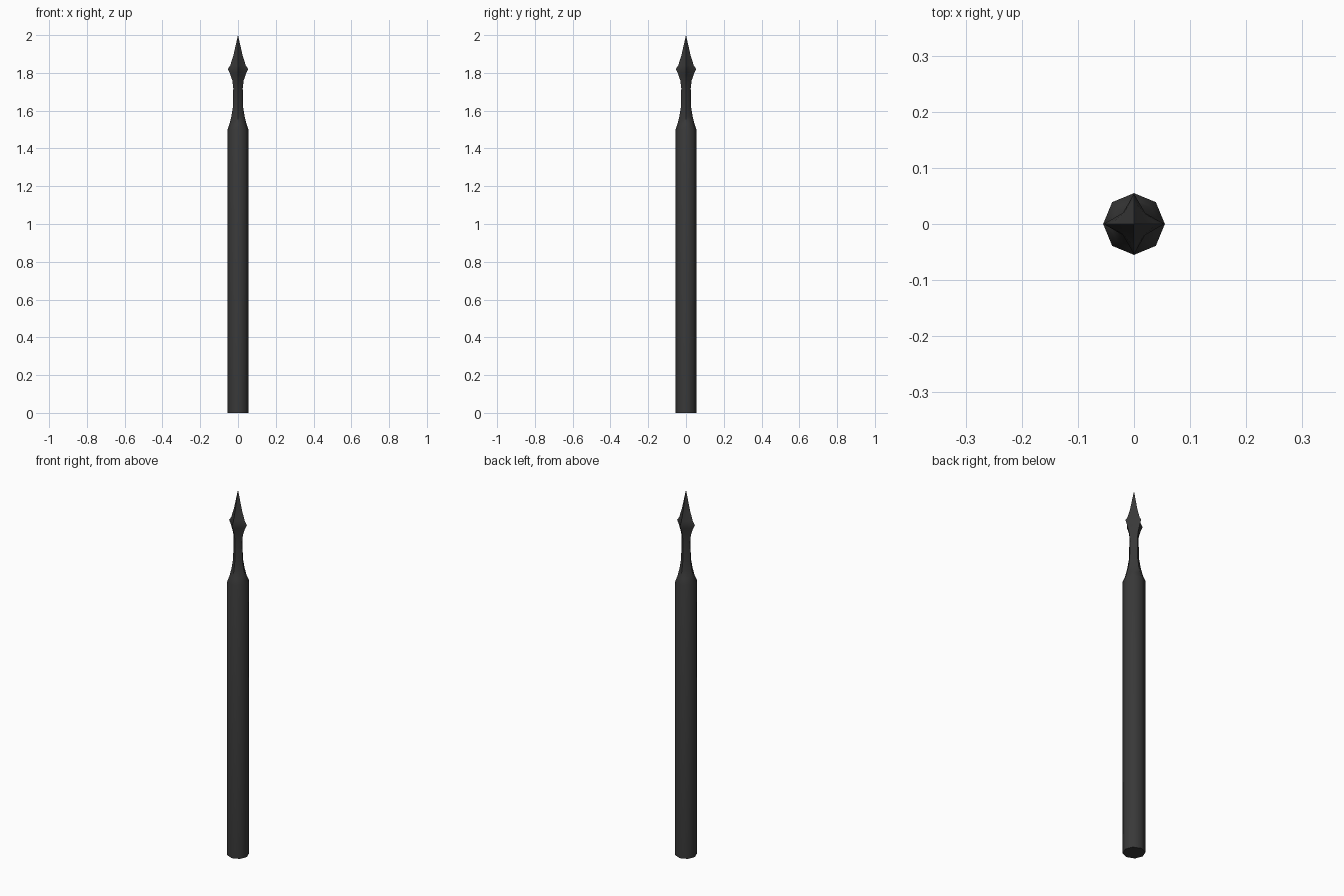
import bpy, math

if "Cube" in bpy.data.objects:
    bpy.data.objects.remove(bpy.data.objects["Cube"])

metal = bpy.data.materials.new("dark_iron")
metal.diffuse_color = (0.04, 0.04, 0.04, 1)
metal.use_nodes = True
metal.node_tree.nodes["Principled BSDF"].inputs["Base Color"].default_value = metal.diffuse_color

# (height, radius on the four ridges, radius on the diagonals)
profile = [
    (0.0, 0.055, 0.055), (1.5, 0.055, 0.055),           # octagonal shaft
    (1.53, 0.045, 0.043), (1.57, 0.035, 0.033),
    (1.62, 0.027, 0.025), (1.72, 0.025, 0.022),         # slim neck
    (1.76, 0.030, 0.023), (1.80, 0.044, 0.026),
    (1.82, 0.054, 0.028),                               # four-pointed flare
    (1.84, 0.041, 0.026), (1.89, 0.025, 0.018),
]
SIDES = 8


def make_part(name, rings, tip=None):
    verts, faces = [], []
    for z, ridge, diag in rings:
        for i in range(SIDES):
            a = math.tau * i / SIDES
            r = diag if i % 2 else ridge
            verts.append((r * math.cos(a), r * math.sin(a), z))
    for k in range(len(rings) - 1):
        for i in range(SIDES):
            j = (i + 1) % SIDES
            b = k * SIDES
            faces.append((b + i, b + j, b + SIDES + j, b + SIDES + i))
    last = (len(rings) - 1) * SIDES
    if tip:
        verts.append((0, 0, tip))
        faces += [(last + i, last + (i + 1) % SIDES, len(verts) - 1) for i in range(SIDES)]
    faces.append(tuple(reversed(range(SIDES))))
    mesh = bpy.data.meshes.new(name)
    mesh.from_pydata(verts, [], faces)
    mesh.materials.append(metal)
    obj = bpy.data.objects.new(name, mesh)
    bpy.context.collection.objects.link(obj)
    bpy.ops.object.select_all(action='DESELECT')
    obj.select_set(True)
    bpy.context.view_layer.objects.active = obj
    bpy.ops.object.shade_smooth_by_angle(angle=math.radians(50))
    return obj


# One continuous fence post with a spear finial
make_part("spiked_post", profile, tip=2.0)
